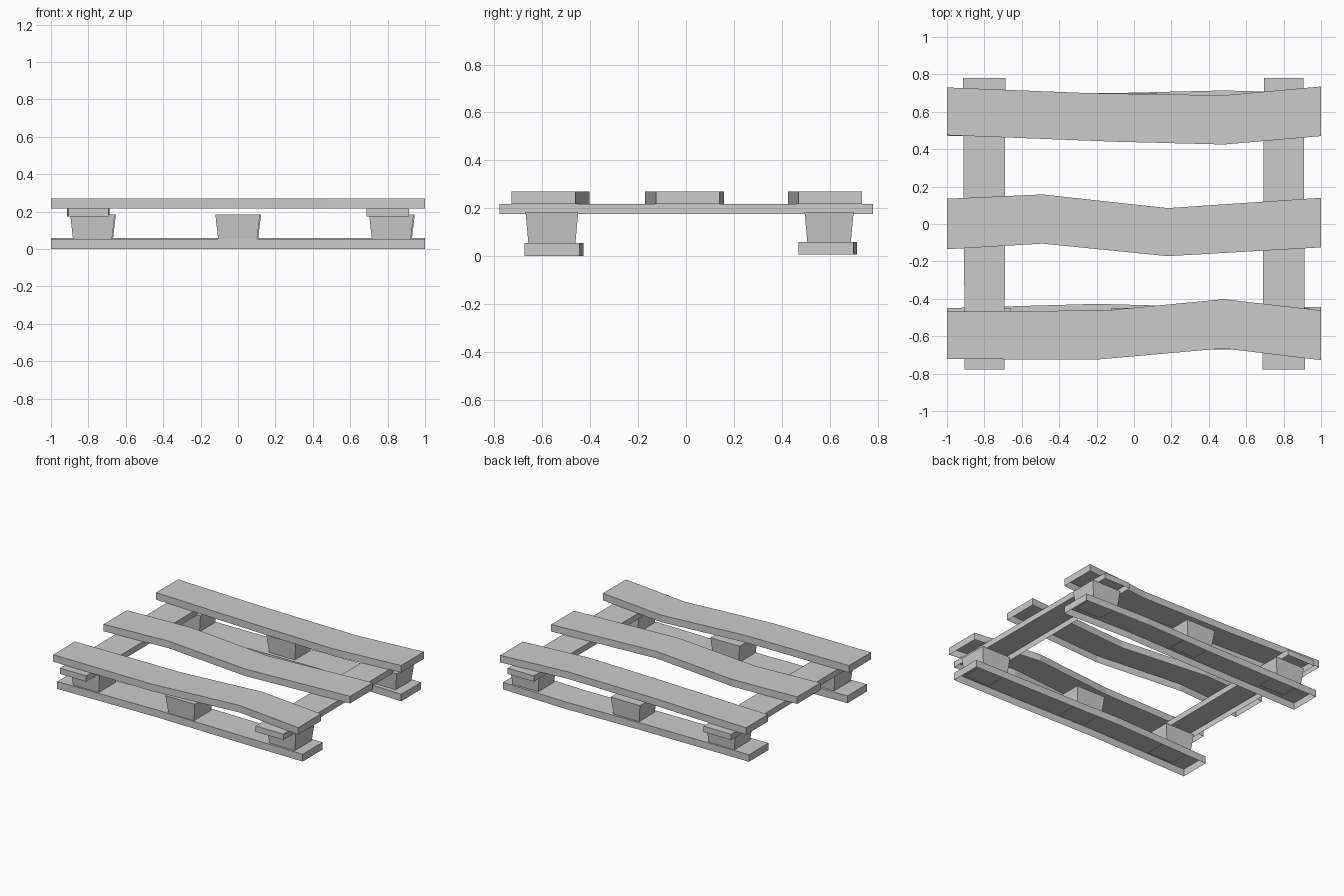
import bpy, bmesh

if "Cube" in bpy.data.objects:
    bpy.data.objects.remove(bpy.data.objects["Cube"])


def make_object(name, bm):
    mesh = bpy.data.meshes.new(name)
    bm.to_mesh(mesh)
    bm.free()
    obj = bpy.data.objects.new(name, mesh)
    bpy.context.collection.objects.link(obj)
    return obj


def shell(name, top, bottom, z0, z1):
    """Flat-sided board or block: top face and sides, open underneath."""
    bm = bmesh.new()
    up = [bm.verts.new((x, y, z1)) for x, y in top]
    low = [bm.verts.new((x, y, z0)) for x, y in bottom]
    bm.faces.new(up)
    n = len(up)
    for i in range(n):
        j = (i + 1) % n
        bm.faces.new((low[i], low[j], up[j], up[i]))
    return make_object(name, bm)


def plank(name, front, back, z0, z1):
    """Board with a wavy outline, front and back edges given left to right."""
    outline = front + back[::-1]
    return shell(name, outline, outline, z0, z1)


def rect(x0, x1, y0, y1):
    return [(x0, y0), (x1, y0), (x1, y1), (x0, y1)]


# Three wavy deck boards
plank("deck_board_back",
      [(-1, .475), (-.1, .44), (.48, .425), (1, .47)],
      [(-1, .73), (-.25, .70), (.48, .688), (1, .735)], .218, .27)
plank("deck_board_middle",
      [(-1, -.135), (-.49, -.105), (.18, -.172), (1, -.125)],
      [(-1, .135), (-.49, .158), (.18, .085), (1, .14)], .218, .27)
plank("deck_board_front",
      [(-1, -.722), (-.2, -.725), (.48, -.665), (1, -.728)],
      [(-1, -.468), (-.15, -.462), (.48, -.402), (1, -.462)], .218, .27)

# Two cross boards under the deck
left = [(-.905, -.778), (-.692, -.778), (-.688, .78), (-.914, .78)]
right = [(.688, -.778), (.914, -.778), (.906, .78), (.694, .78)]
shell("cross_board_left", left, left, .175, .218)
shell("cross_board_right", right, right, .175, .218)

# Two base boards
plank("base_board_front",
      [(-1, -.675), (-.2, -.66), (.48, -.672), (1, -.675)],
      [(-1, -.45), (-.2, -.427), (.1, -.435), (1, -.445)], 0, .054)
plank("base_board_back",
      [(-1, .47), (-.1, .48), (.48, .49), (1, .47)],
      [(-1, .695), (-.1, .70), (.48, .714), (1, .70)], .006, .058)

# Six tapered spacer blocks, wider at the top
for side, y0, y1, dx, z in (("front", -.67, -.45, 0, .052),
                            ("back", .495, .70, .006, .056)):
    for pos, cx in (("left", -.778), ("middle", -.002), ("right", .82)):
        x = cx + dx
        shell(f"spacer_block_{side}_{pos}",
              rect(x - .119, x + .119, y0, y1),
              rect(x - .104, x + .104, y0 + .012, y1 - .012), z, .184)
